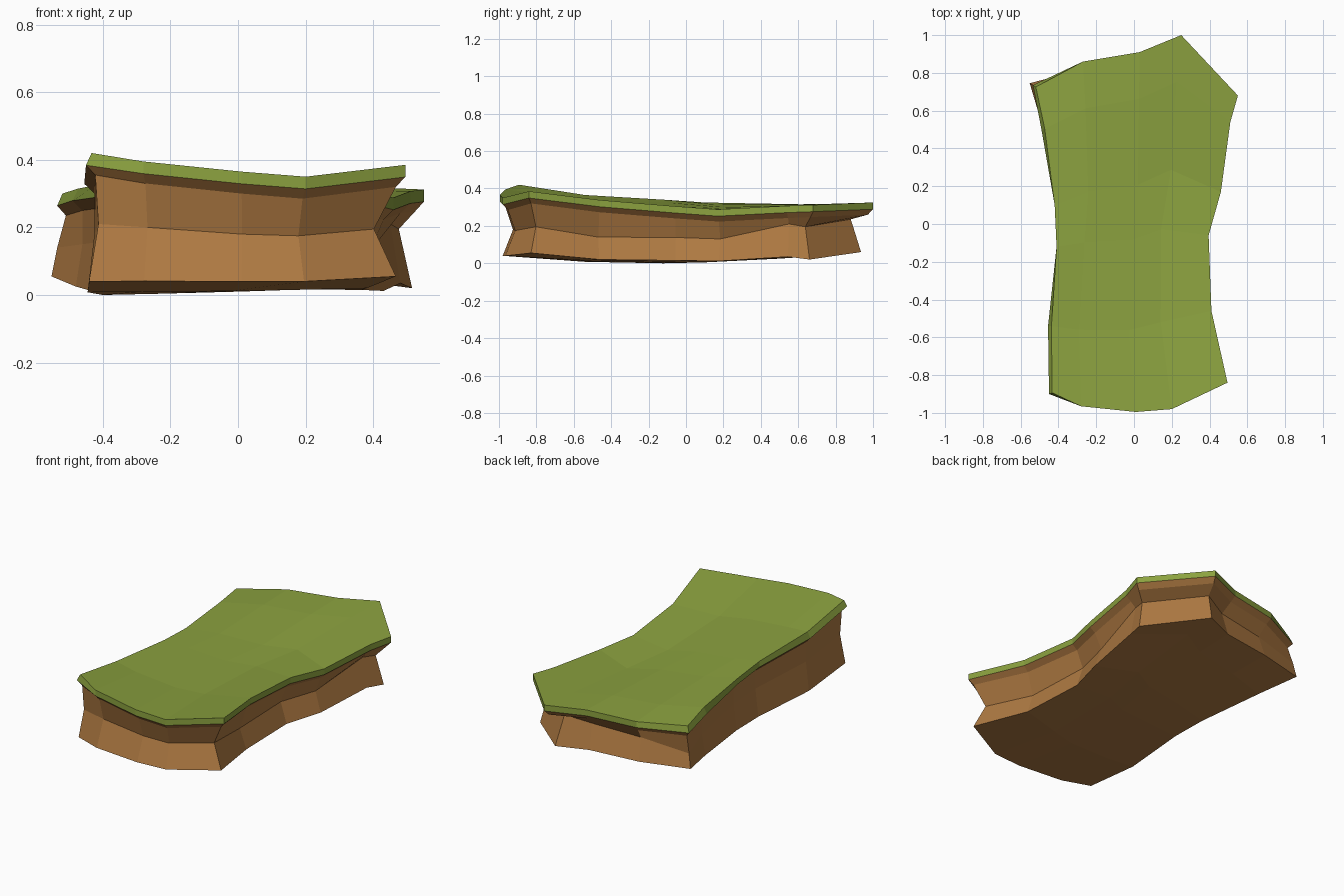
import bpy, bmesh
from mathutils import Vector

if "Cube" in bpy.data.objects:
    bpy.data.objects.remove(bpy.data.objects["Cube"])

# Outline, counter-clockwise from front left:
# x, y, top z, waist inset, waist z, foot inset, foot z
P = [
    (-.45, -.90, .42, .04, .21, .01, .04), (-.28, -.965, .395, .06, .20, .01, .041),
    (.01, -.995, .365, .07, .18, .015, .04), (.20, -.98, .35, .07, .175, .015, .04),
    (.495, -.84, .385, .10, .195, .03, .055), (.41, -.46, .338, .07, .14, .03, .02),
    (.395, -.06, .305, .07, .138, .03, .015), (.46, .17, .288, .07, .13, .03, .012),
    (.51, .54, .307, .06, .21, .03, .035), (.55, .68, .312, .085, .195, .04, .02),
    (.25, 1.0, .325, .13, .235, .07, .06), (.03, .91, .32, .09, .20, .05, .055),
    (-.27, .86, .31, .08, .18, .04, .05), (-.535, .735, .30, .00, .14, -.02, .055),
    (-.49, .50, .315, .03, .15, .01, .025), (-.42, .10, .325, .03, .16, .01, .005),
    (-.41, -.12, .34, .03, .165, .01, .0), (-.455, -.54, .365, .03, .18, .01, .008)]
N = len(P)


def ring(inset, z):
    """Outline moved inward by inset(p), at height z(p)."""
    out = []
    for i, p in enumerate(P):
        a, b = P[i - 1], P[(i + 1) % N]
        n = Vector((a[1] - b[1], b[0] - a[0])).normalized()
        out.append(Vector((p[0] + n.x * inset(p), p[1] + n.y * inset(p), z(p))))
    return out


def cap(bm, r, up):
    """Fill a ring of verts with a 4 x 5 blended grid."""
    front, right = r[0:5], r[4:10]
    back, left = r[9:14][::-1], [r[0]] + r[13:18][::-1]
    g = {}
    for j in range(6):
        for i in range(5):
            if j in (0, 5):
                g[i, j] = (front if j == 0 else back)[i]
            elif i in (0, 4):
                g[i, j] = (left if i == 0 else right)[j]
            else:
                u, v = i / 4, j / 5
                f = lambda a, b, t: a.co * (1 - t) + b.co * t
                co = f(front[i], back[i], v) + f(left[j], right[j], u)
                co -= f(front[0], front[4], u) * (1 - v) + f(back[0], back[4], u) * v
                g[i, j] = bm.verts.new(co)
    for j in range(5):
        for i in range(4):
            q = [g[i, j], g[i + 1, j], g[i + 1, j + 1], g[i, j + 1]]
            bm.faces.new(q if up else q[::-1])


def build(name, rings, color, cap_top, cap_bottom):
    bm = bmesh.new()
    vs = [[bm.verts.new(c) for c in r] for r in rings]
    for lo, hi in zip(vs, vs[1:]):
        for i in range(N):
            k = (i + 1) % N
            bm.faces.new((lo[i], lo[k], hi[k], hi[i]))
    if cap_top:
        cap(bm, vs[-1], True)
    if cap_bottom:
        cap(bm, vs[0], False)
    me = bpy.data.meshes.new(name)
    bm.to_mesh(me)
    bm.free()
    mat = bpy.data.materials.new(name)
    mat.diffuse_color = color
    mat.use_nodes = True
    mat.node_tree.nodes["Principled BSDF"].inputs["Base Color"].default_value = mat.diffuse_color
    me.materials.append(mat)
    bpy.context.collection.objects.link(bpy.data.objects.new(name, me))


foot = ring(lambda p: p[5], lambda p: p[6])
waist = ring(lambda p: p[3], lambda p: p[4])
neck = ring(lambda p: .03, lambda p: p[2] - .065)
rim = ring(lambda p: 0, lambda p: p[2] - .036)
# the grass edge slopes back a little along the left side
turf = ring(lambda p: .018 if p[0] < -.43 else 0, lambda p: p[2])

build("earth_block", [foot, waist, neck, rim], (.43, .195, .055, 1), False, True)
build("grass_top", [rim, turf], (.26, .36, .05, 1), True, False)
